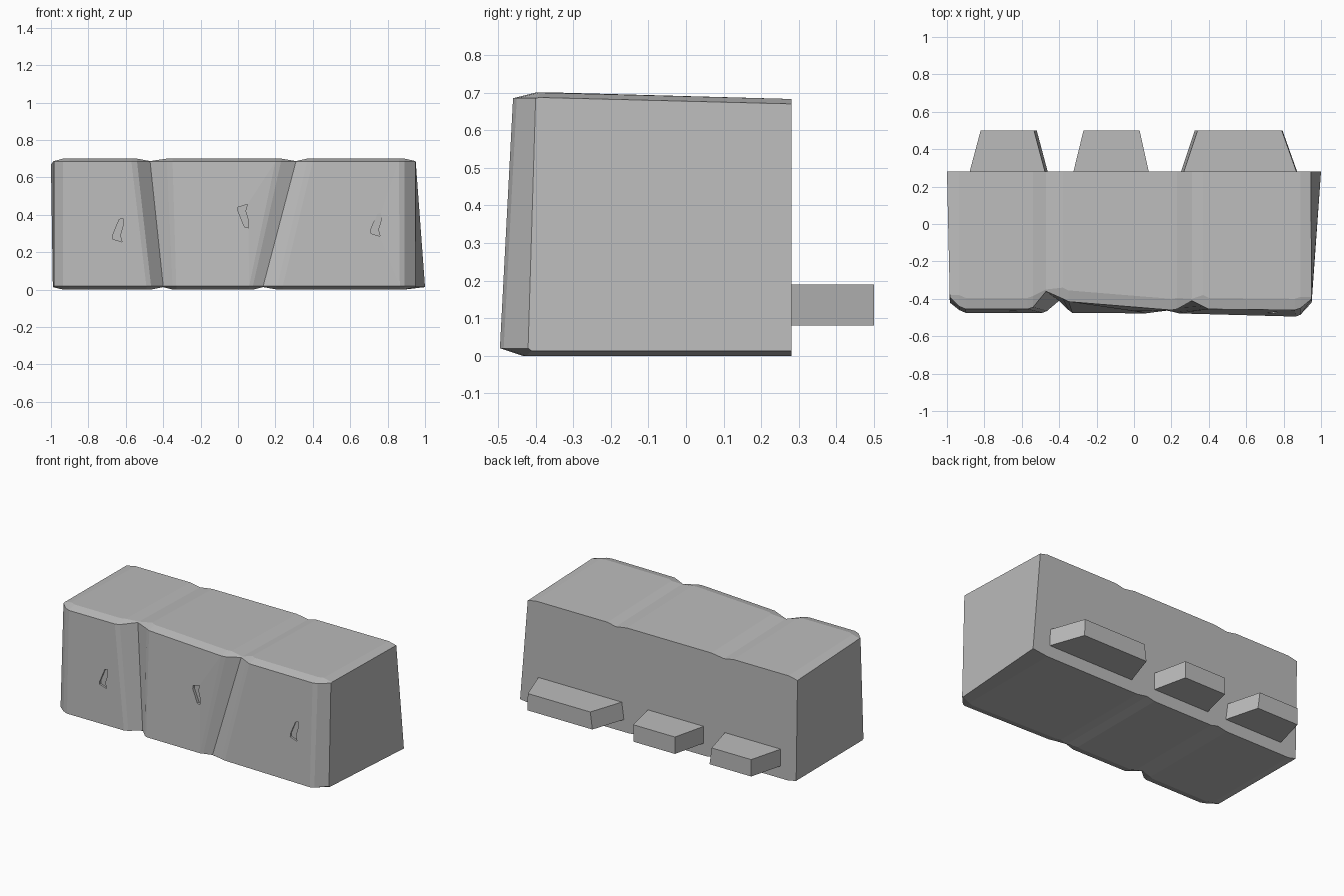
import bpy, bmesh

cube = bpy.data.objects.get("Cube")
if cube:
    bpy.data.objects.remove(cube, do_unlink=True)

BACK = 0.28          # plane of the flat back wall
TOP = 0.70

stone = bpy.data.materials.new("grey stone")
stone.use_nodes = True
stone.diffuse_color = (0.5, 0.5, 0.5, 1)
bsdf = stone.node_tree.nodes["Principled BSDF"]
bsdf.inputs["Base Color"].default_value = stone.diffuse_color
bsdf.inputs["Roughness"].default_value = 0.9


def finish(name, bm):
    """Turn a bmesh into a flat shaded stone object."""
    bmesh.ops.recalc_face_normals(bm, faces=bm.faces)
    mesh = bpy.data.meshes.new(name)
    bm.to_mesh(mesh)
    bm.free()
    mesh.materials.append(stone)
    obj = bpy.data.objects.new(name, mesh)
    bpy.context.scene.collection.objects.link(obj)
    return obj


def loft(name, rings):
    """Skin a row of matching closed rings and cap both ends."""
    bm = bmesh.new()
    loops = [[bm.verts.new(p) for p in ring] for ring in rings]
    count = len(loops[0])
    for a, b in zip(loops, loops[1:]):
        for i in range(count):
            j = (i + 1) % count
            bm.faces.new((a[i], a[j], b[j], b[i]))
    bm.faces.new(loops[0])
    bm.faces.new(loops[-1])
    return finish(name, bm)


# Wall columns: kind, top x, bottom x, top y, bottom y of the front surface
columns = [
    ("low", -0.985, -0.985, -0.39, -0.42),
    ("high", -0.935, -0.935, -0.44, -0.46),
    ("high", -0.90, -0.90, -0.455, -0.475),
    ("high", -0.57, -0.49, -0.455, -0.475),
    ("high", -0.54, -0.465, -0.445, -0.465),
    ("low", -0.47, -0.40, -0.36, -0.41),
    ("high", -0.38, -0.35, -0.40, -0.46),
    ("high", -0.35, -0.33, -0.415, -0.475),
    ("high", 0.20, 0.06, -0.46, -0.478),
    ("high", 0.23, 0.08, -0.455, -0.472),
    ("low", 0.31, 0.135, -0.41, -0.455),
    ("high", 0.37, 0.21, -0.44, -0.47),
    ("high", 0.40, 0.24, -0.455, -0.478),
    ("high", 0.86, 0.865, -0.46, -0.495),
    ("high", 0.89, 0.89, -0.45, -0.485),
    ("low", 0.95, 0.95, -0.40, -0.42),
]


def wall_ring(kind, xt, xb, yt, yb):
    dip, inset = (0.013, 0.01) if kind == "low" else (0, 0.06)
    back_top, back_bottom = xt, xb
    if xt == columns[0][1]:                # left end leans out at the back
        back_top, back_bottom = -1, -0.99
    elif xt == columns[-1][1]:             # right end flares at its foot
        back_top, back_bottom = 0.945, 1
    return [
        (back_bottom, BACK, dip),
        (xb, yb + inset, dip),
        (xb, yb, 0.02),
        (xt, yt, TOP - 0.015),
        (xt, yt + inset, TOP - dip),
        (back_top, BACK, TOP - 0.017 - dip),
    ]


wall = loft("stone_wall", [wall_ring(*c) for c in columns])


# Small chips cut into the front of each stone
def cut_chip(x, z, flip, y):
    outline = [(0.025, 0.06), (0.005, 0.055), (-0.03, -0.03),
               (-0.03, -0.05), (0.02, -0.065), (0.01, -0.03), (0.025, 0.02)]
    rings = [[(x + px, depth, z + pz * flip) for px, pz in outline]
             for depth in (y - 0.1, y)]
    cutter = loft("chip_cutter", rings)
    cutter.hide_render = True
    mod = wall.modifiers.new("chip", "BOOLEAN")
    mod.operation = "DIFFERENCE"
    mod.solver = "EXACT"
    mod.object = cutter
    bpy.context.view_layer.objects.active = wall
    bpy.ops.object.modifier_apply(modifier=mod.name)
    bpy.data.objects.remove(cutter, do_unlink=True)


cut_chip(-0.64, 0.32, 1, -0.455)
cut_chip(0.03, 0.39, -1, -0.45)
cut_chip(0.74, 0.35, 1, -0.465)


# Tapered pegs sticking out of the back wall
def peg(name, base, tip, flare_left, flare_right):
    def ring(y, ends):
        left, right = ends
        return [(left - flare_left, y, 0.08), (right + flare_right, y, 0.08),
                (right, y, 0.19), (left, y, 0.19)]
    return loft(name, [ring(BACK - 0.005, base), ring(0.5, tip)])


peg("right_peg", (-0.88, -0.475), (-0.82, -0.535), 0, 0.015)
peg("middle_peg", (-0.325, 0.08), (-0.27, 0.03), 0, 0)
peg("left_peg", (0.265, 0.87), (0.34, 0.79), 0.015, 0.004)
